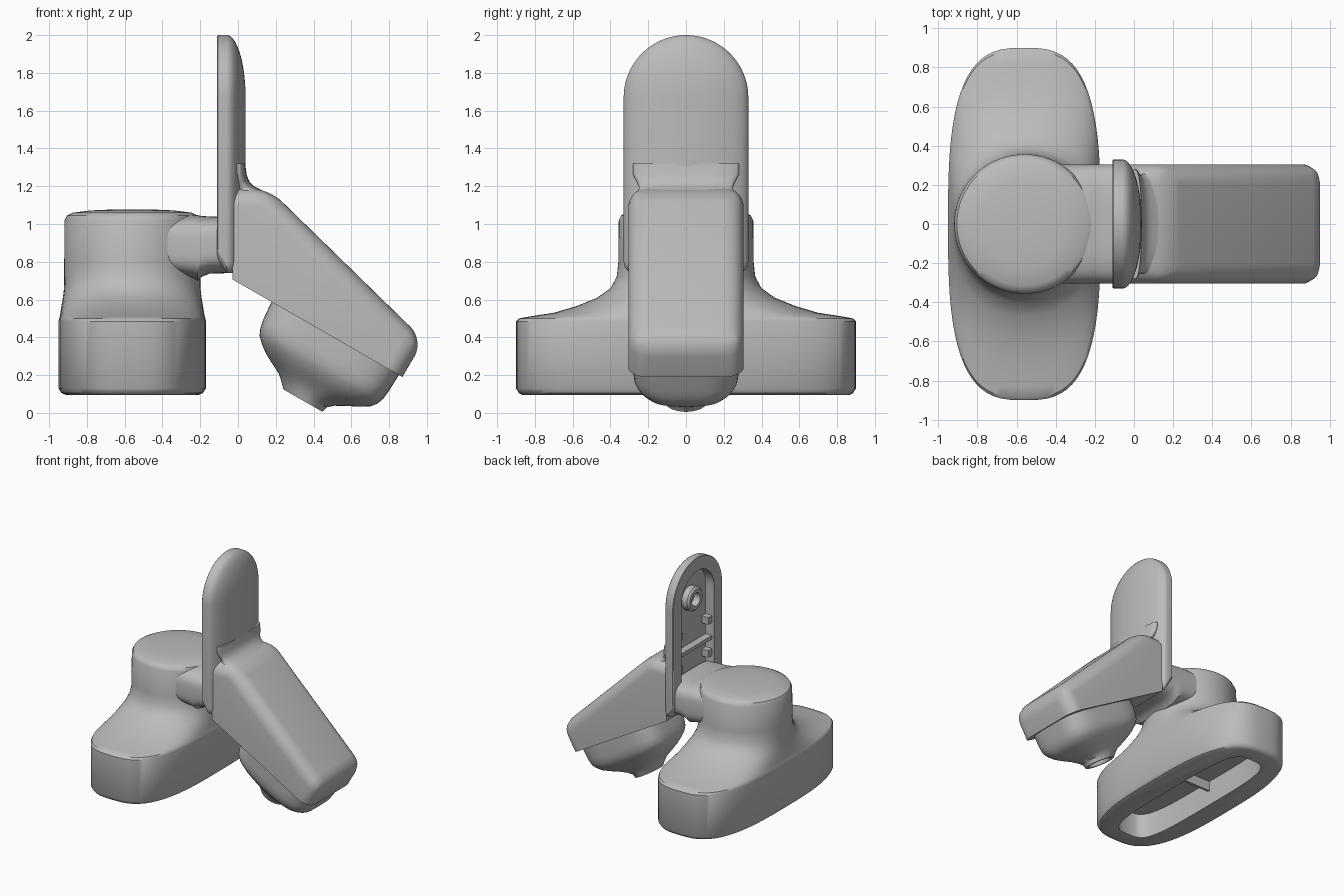
import bpy, bmesh
from math import sin, cos, pi, radians
from mathutils import Vector

if "Cube" in bpy.data.objects:
    bpy.data.objects.remove(bpy.data.objects["Cube"], do_unlink=True)

grey = bpy.data.materials.new("plain grey")
grey.use_nodes = True
grey.diffuse_color = (0.5, 0.5, 0.5, 1)
grey.node_tree.nodes["Principled BSDF"].inputs["Base Color"].default_value = (0.5, 0.5, 0.5, 1)


def finish(name, bm):
    """Turn a bmesh into a named grey object."""
    bmesh.ops.recalc_face_normals(bm, faces=bm.faces)
    mesh = bpy.data.meshes.new(name)
    bm.to_mesh(mesh)
    bm.free()
    mesh.materials.append(grey)
    obj = bpy.data.objects.new(name, mesh)
    bpy.context.collection.objects.link(obj)
    return obj


def smooth(obj, angle=35):
    bpy.ops.object.select_all(action='DESELECT')
    obj.select_set(True)
    bpy.context.view_layer.objects.active = obj
    bpy.ops.object.shade_smooth_by_angle(angle=radians(angle))


def loft(name, rings):
    """Skin a stack of closed rings and cap both ends."""
    bm = bmesh.new()
    rows = [[bm.verts.new(p) for p in ring] for ring in rings]
    n = len(rows[0])
    for a, b in zip(rows, rows[1:]):
        for i in range(n):
            j = (i + 1) % n
            bm.faces.new((a[i], a[j], b[j], b[i]))
    bm.faces.new(rows[0])
    bm.faces.new(rows[-1])
    return finish(name, bm)


def oval(ha, hb, power, count=72):
    """Superellipse points, from round (2) to boxy (4 and up)."""
    pts = []
    for i in range(count):
        c, s = cos(2 * pi * i / count), sin(2 * pi * i / count)
        pts.append((ha * abs(c) ** (2 / power) * (1 if c > 0 else -1),
                    hb * abs(s) ** (2 / power) * (1 if s > 0 else -1)))
    return pts


def box(name, lo, hi):
    return loft(name, [[(x, lo[1], lo[2]), (x, hi[1], lo[2]), (x, hi[1], hi[2]), (x, lo[1], hi[2])]
                       for x in (lo[0], hi[0])])


def cut(obj, cutters):
    """Subtract the cutters and bake the result."""
    bpy.context.view_layer.objects.active = obj
    for c in cutters:
        mod = obj.modifiers.new("cut", 'BOOLEAN')
        mod.operation, mod.solver, mod.object = 'DIFFERENCE', 'EXACT', c
        bpy.ops.object.modifier_apply(modifier=mod.name)
        bpy.data.objects.remove(c, do_unlink=True)


# Foot flowing up into a round turret: height, half x, half y, squareness
FX = -0.56
foot_rings = [(0.095, 0.35, 0.865, 3), (0.105, 0.375, 0.885, 3), (0.13, 0.39, 0.9, 3),
              (0.485, 0.39, 0.9, 3), (0.5, 0.387, 0.885, 3), (0.51, 0.384, 0.83, 3),
              (0.53, 0.38, 0.7, 2.9), (0.565, 0.375, 0.58, 2.7), (0.61, 0.367, 0.47, 2.4),
              (0.66, 0.361, 0.4, 2.15), (0.72, 0.36, 0.367, 2), (0.8, 0.36, 0.358, 2),
              (1.02, 0.358, 0.356, 2), (1.045, 0.345, 0.343, 2), (1.06, 0.315, 0.315, 2),
              (1.072, 0.22, 0.22, 2), (1.077, 0.1, 0.1, 2)]
foot = loft("foot_and_turret", [[(FX + x, y, z) for x, y in oval(hx, hy, p)]
                                for z, hx, hy, p in foot_rings])


def upright(name, x, y, z0, z1, hx, hy, power, count):
    return loft(name, [[(x + a, y + b, z) for a, b in oval(hx, hy, power, count)] for z in (z0, z1)])


# Hollow underside with a row of screw holes
cut(foot, [upright("hollow", FX, 0, 0, 0.3, 0.19, 0.74, 4, 48)]
    + [upright("hole", FX + 0.04, -0.55 + 0.22 * i, 0.25, 0.36, 0.025, 0.025, 2, 16) for i in range(6)])
smooth(foot)
box("underside_rib", (FX - 0.19, -0.01, 0.22), (FX + 0.19, 0.01, 0.31))

# Neck joining turret and plate: x, lower z, upper z
neck_rings = [(-0.5, 0.75, 1.04), (-0.24, 0.71, 1.05), (-0.215, 0.7, 1.047), (-0.19, 0.722, 1.042),
              (-0.15, 0.737, 1.04), (-0.05, 0.74, 1.04)]
smooth(loft("neck", [[(x, y, (lo + hi) / 2 + z) for y, z in oval(0.305, (hi - lo) / 2, 3.6)]
                     for x, lo, hi in neck_rings]))


def arch(x, r, bottom, corner=0.06, top=1.67):
    """Round-topped outline with small bottom corners."""
    corner = min(corner, r * 0.9)
    pts = [(x, r * cos(pi * i / 40), top + r * sin(pi * i / 40)) for i in range(41)]
    for side, start in ((-1, pi), (1, 1.5 * pi)):
        for i in range(7):
            t = start + pi / 2 * i / 6
            pts.append((x, side * (r - corner) + corner * cos(t), bottom + corner + corner * sin(t)))
    return pts


# Upright plate with a domed outer face and hollow back
dome = [arch(-0.06 + 0.1 * sin(t), 0.33 * cos(t), 0.74)
        for t in [radians(a) for a in range(8, 89, 8)]]
plate = loft("plate", [arch(-0.11, 0.326, 0.82), arch(-0.106, 0.33, 0.81),
                       arch(-0.06, 0.33, 0.74)] + dome)
cut(plate, [loft("plate_hollow", [arch(x, 0.22, 0.85) for x in (-0.2, -0.03)])])
smooth(plate)

# Fittings inside the hollow
boss_rings = [(-0.02, 0.1), (-0.08, 0.1), (-0.095, 0.085), (-0.095, 0.055), (-0.04, 0.05)]
smooth(loft("boss", [[(x, y, 1.64 + z) for y, z in oval(r, r, 2, 40)] for x, r in boss_rings]))
box("crossbar", (-0.09, -0.22, 1.22), (-0.02, 0.22, 1.25))
for side in (-1, 1):
    for z in (1.08, 1.36):
        box("side_tab", (-0.09, side * 0.2 - 0.03, z), (-0.02, side * 0.2 + 0.03, z + 0.06))

# Slanted arm cover: side profile extruded across, edges rounded except the seam
profile = [(-0.03, 0.707), (0.87, 0.19), (0.985, 0.385), (0.16, 1.19), (-0.03, 1.19)]
bm = bmesh.new()
sides = [[bm.verts.new((x, y, z)) for x, z in profile] for y in (-0.305, 0.305)]
for s in sides:
    bm.faces.new(s)
for i in range(5):
    j = (i + 1) % 5
    bm.faces.new((sides[0][i], sides[0][j], sides[1][j], sides[1][i]))
base = {s[k] for s in sides for k in (0, 1)}
back = {s[k] for s in sides for k in (0, 4)}
edges = [e for e in bm.edges if not set(e.verts) <= base and not set(e.verts) <= back]
bmesh.ops.bevel(bm, geom=edges, offset=0.1, segments=8, profile=0.5,
                affect='EDGES', clamp_overlap=True)
smooth(finish("arm_cover", bm))

# Soft blend where the arm meets the plate: height, front x, half width
blend = [(1.15, 0.17, 0.27), (1.185, 0.115, 0.25), (1.2, 0.085, 0.25), (1.225, 0.06, 0.26),
         (1.26, 0.046, 0.28), (1.32, 0.038, 0.28)]
smooth(loft("arm_blend", [[((f - 0.03) / 2 + x, y, z) for x, y in oval((f + 0.03) / 2, hy, 2.4)]
                          for z, f, hy in blend]))

# Head under the arm, narrowing to a nozzle: depth, near end, far end, half width, squareness
tip, along, down = Vector((0.87, 0, 0.19)), Vector((0.868, 0, -0.498)), Vector((-0.498, 0, -0.868))
head_rings = [(-0.02, -0.8, -0.02, 0.285, 4), (0.1, -0.79, -0.025, 0.283, 4),
              (0.15, -0.78, -0.03, 0.278, 3.8), (0.185, -0.765, -0.043, 0.262, 3.5),
              (0.22, -0.73, -0.07, 0.235, 3.2), (0.25, -0.69, -0.12, 0.205, 2.9),
              (0.28, -0.635, -0.18, 0.17, 2.6), (0.31, -0.575, -0.235, 0.145, 2.3),
              (0.338, -0.545, -0.267, 0.128, 2), (0.37, -0.512, -0.275, 0.115, 2),
              (0.37, -0.49, -0.297, 0.093, 2), (0.32, -0.48, -0.307, 0.085, 2)]
smooth(loft("head", [[tip + down * w + along * ((a + b) / 2 + u) + Vector((0, y, 0))
                      for u, y in oval((b - a) / 2, hy, p)]
                     for w, a, b, hy, p in head_rings]))
